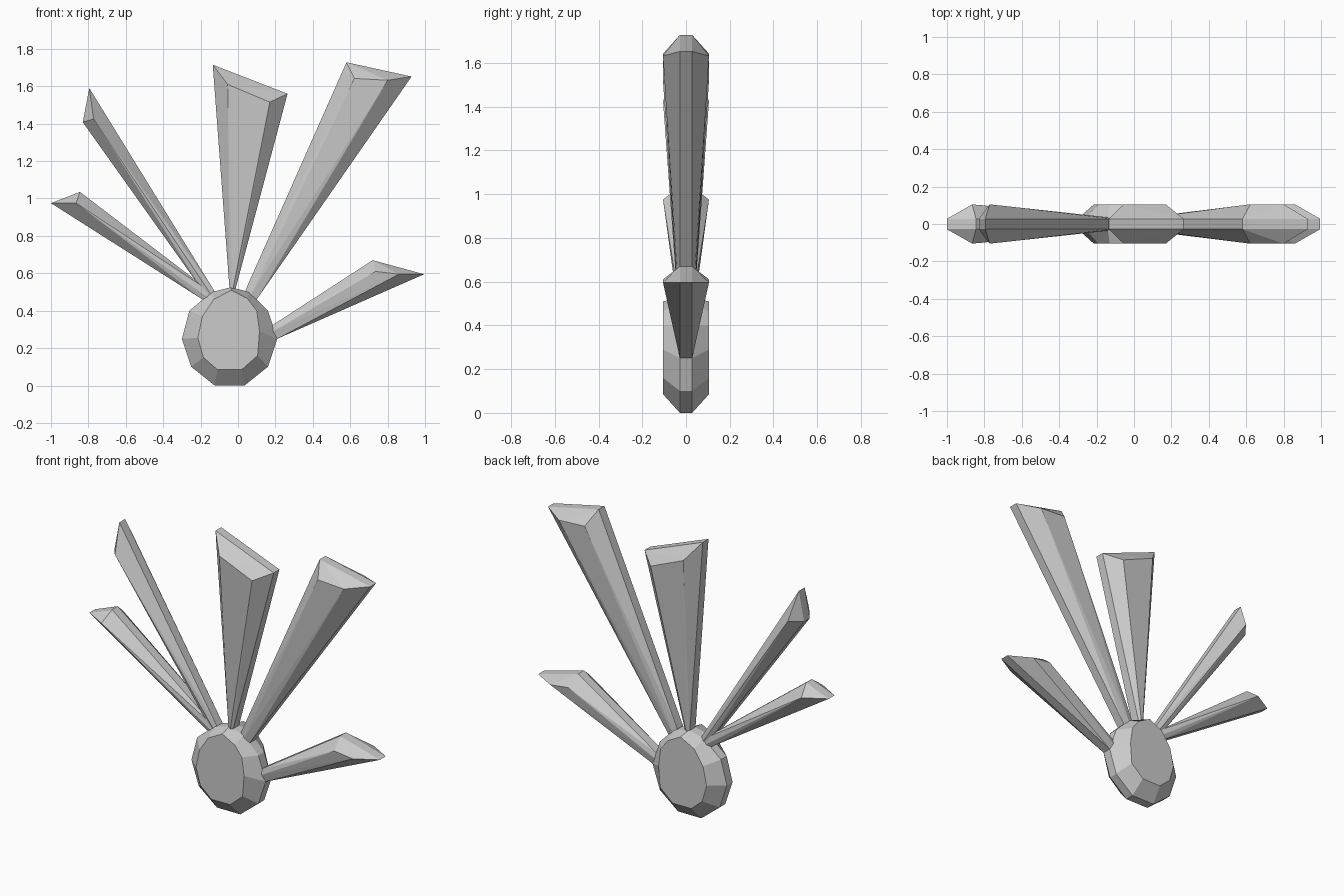
import bpy, bmesh

if "Cube" in bpy.data.objects:
    bpy.data.objects.remove(bpy.data.objects["Cube"])

RIM, FULL = 0.028, 0.105   # half depth of the rim band and of the flat faces


def finish(name, bm):
    bmesh.ops.recalc_face_normals(bm, faces=bm.faces)
    mesh = bpy.data.meshes.new(name)
    bm.to_mesh(mesh)
    bm.free()
    obj = bpy.data.objects.new(name, mesh)
    bpy.context.collection.objects.link(obj)
    return obj


def bevelled_plate(name, outer, inner):
    bm = bmesh.new()
    layers = [(inner, -FULL), (outer, -RIM), (outer, RIM), (inner, FULL)]
    rings = [[bm.verts.new((x, y, z)) for x, z in pts] for pts, y in layers]
    n = len(outer)
    for a, b in zip(rings, rings[1:]):
        for i in range(n):
            j = (i + 1) % n
            bm.faces.new((a[i], a[j], b[j], b[i]))
    bm.faces.new(rings[0])
    bm.faces.new(rings[-1])
    return finish(name, bm)


def ray(name, rim, ridge_base, ridge_tips):
    # convex wedge: rim band outline plus raised ridge on both sides
    bm = bmesh.new()
    for s in (-1, 1):
        for x, z in rim:
            bm.verts.new((x, s * RIM, z))
        bm.verts.new((ridge_base[0], s * 0.036, ridge_base[1]))
        for x, z in ridge_tips:
            bm.verts.new((x, s * FULL, z))
    res = bmesh.ops.convex_hull(bm, input=bm.verts[:])
    loose = [v for v in bm.verts if not v.link_faces]
    bmesh.ops.delete(bm, geom=loose, context='VERTS')
    bmesh.ops.dissolve_limit(bm, angle_limit=0.01, verts=bm.verts[:], edges=bm.edges[:])
    return finish(name, bm)


# Rounded hub
bevelled_plate(
    "hub",
    [(-.125, 0), (.035, 0), (.16, .1), (.21, .25), (.16, .4), (.06, .5),
     (-.04, .525), (-.14, .5), (-.26, .4), (-.30, .25), (-.25, .1)],
    [(-.11, .085), (.02, .085), (.105, .16), (.115, .29), (.1, .4), (.05, .465),
     (-.035, .51), (-.13, .46), (-.19, .37), (-.215, .255), (-.185, .15)])

# Five rays fanning out of the hub: base pair, tip pair, ridge
ray("right_ray", [(.21, .25), (.18, .32), (.72, .67), (.995, .595)],
    (.18, .285), [(.735, .61), (.86, .595)])
ray("tall_ray", [(.10, .46), (.04, .51), (.58, 1.728), (.928, 1.652)],
    (.065, .48), [(.622, 1.642), (.80, 1.632)])
ray("middle_ray", [(-.015, .51), (-.045, .51), (-.135, 1.715), (.265, 1.56)],
    (-.03, .5), [(-.055, 1.61), (.17, 1.515)])
ray("upper_left_ray", [(-.12, .495), (-.17, .48), (-.83, 1.408), (-.795, 1.59)],
    (-.14, .48), [(-.772, 1.425)])
ray("lower_left_ray", [(-.13, .49), (-.19, .46), (-1.0, .975), (-.845, 1.035)],
    (-.16, .47), [(-.865, .975)])
